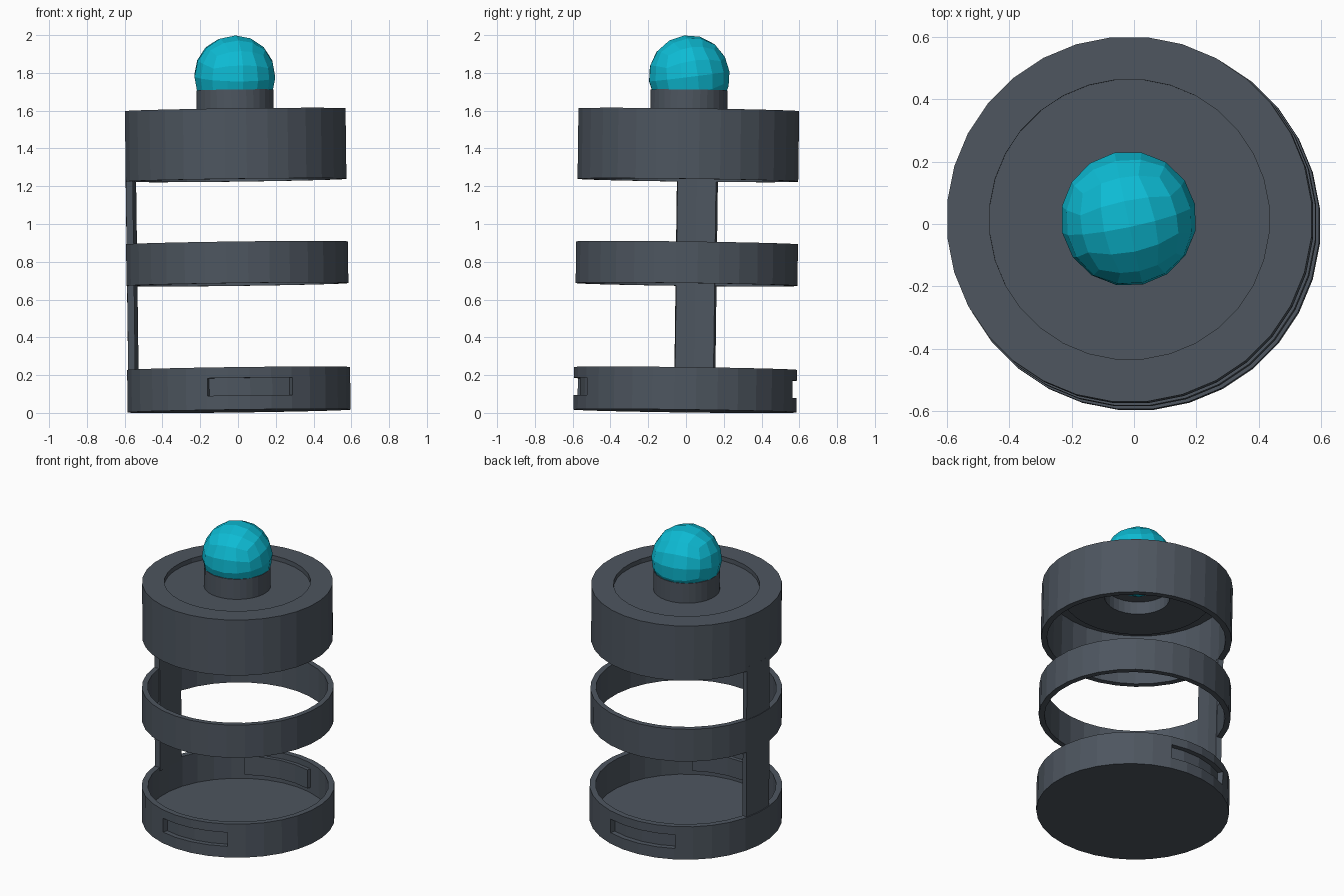
import bpy, bmesh
from math import sin, cos, radians
from mathutils import Matrix, Vector

cube = bpy.data.objects.get("Cube")
if cube:
    bpy.data.objects.remove(cube, do_unlink=True)

SIDES = 32
# The whole assembly leans very slightly
LEAN = (Matrix.Translation((0.006, -0.006, 0.01))
        @ Matrix.Rotation(radians(-0.75), 4, 'Y')
        @ Matrix.Rotation(radians(-0.75), 4, 'X'))


def make_material(name, rgb):
    mat = bpy.data.materials.new(name)
    mat.use_nodes = True
    mat.diffuse_color = (*rgb, 1)
    mat.node_tree.nodes["Principled BSDF"].inputs["Base Color"].default_value = (*rgb, 1)
    return mat


slate = make_material("slate grey", (0.075, 0.092, 0.115))
cyan = make_material("bright cyan", (0.004, 0.50, 0.66))


def finish(name, bm, mat):
    bmesh.ops.recalc_face_normals(bm, faces=bm.faces)
    mesh = bpy.data.meshes.new(name)
    bm.to_mesh(mesh)
    bm.free()
    mesh.materials.append(mat)
    obj = bpy.data.objects.new(name, mesh)
    obj.matrix_world = LEAN
    bpy.context.collection.objects.link(obj)
    return obj


def lathe(name, profile, sides=SIDES):
    """Full turn of a profile; one that touches the axis is left open there."""
    bm = bmesh.new()
    rings = []
    for r, z in profile:
        if r == 0:
            rings.append([bm.verts.new((0, 0, z))] * sides)
        else:
            rings.append([bm.verts.new((r * cos(a), r * sin(a), z))
                          for a in (radians(360 * (i + 0.5) / sides) for i in range(sides))])
    closed = profile[0][0] > 0
    for k in range(len(rings) if closed else len(rings) - 1):
        low, high = rings[k], rings[(k + 1) % len(rings)]
        for i in range(sides):
            j = (i + 1) % sides
            corners = dict.fromkeys((low[i], low[j], high[j], high[i]))
            bm.faces.new(list(corners))
    return finish(name, bm, slate)


def arc_block(name, inner, outer, bottom, top, middle, half, steps=4):
    """Curved block covering part of a turn, angles in degrees."""
    bm = bmesh.new()
    sections = []
    for i in range(steps + 1):
        a = radians(middle - half + 2 * half * i / steps)
        sections.append([bm.verts.new((r * cos(a), r * sin(a), z))
                         for r, z in ((inner, bottom), (outer, bottom), (outer, top), (inner, top))])
    for s, t in zip(sections, sections[1:]):
        for k in range(4):
            m = (k + 1) % 4
            bm.faces.new((s[k], s[m], t[m], t[k]))
    bm.faces.new(sections[0])
    bm.faces.new(sections[-1])
    return finish(name, bm, slate)


# Base cup with a thin floor
base_cup = lathe("base_cup", [(0, 0), (0.593, 0), (0.593, 0.225),
                              (0.555, 0.225), (0.555, 0.025), (0, 0.025)])

# Two opposite slots in the cup wall, closed from inside by curved plates
for side, angle in (("front", -83.8), ("back", 96.2)):
    cutter = arc_block(side + "_slot_cutter", 0.54, 0.65, 0.075, 0.168, angle, 22.5)
    cutter.hide_render = True
    cutter.hide_viewport = True
    cutter.display_type = 'WIRE'
    cut = base_cup.modifiers.new(side + "_slot", 'BOOLEAN')
    cut.operation = 'DIFFERENCE'
    cut.solver = 'EXACT'
    cut.object = cutter
    arc_block(side + "_slot_backing", 0.53, 0.56, 0.06, 0.185, angle, 24.5)

# Open middle ring
lathe("middle_ring", [(0.590, 0.67), (0.590, 0.89), (0.555, 0.89), (0.555, 0.67)])

# Upright strip joining base, ring and cap
arc_block("side_strip", 0.55, 0.587, 0.20, 1.25, 175, 10.7, 2)

# Hollow cap with recessed top plate and an open-bottomed neck
lathe("cap", [(0, 1.60), (0.20, 1.60), (0.20, 1.515), (0.455, 1.515), (0.455, 1.56),
              (0.55, 1.56), (0.55, 1.222), (0.587, 1.222), (0.587, 1.595),
              (0.45, 1.595), (0.45, 1.565), (0.205, 1.565), (0.205, 1.70), (0, 1.70)])

# Faceted ball on the neck
bm = bmesh.new()
bmesh.ops.create_cube(bm, size=2)
bmesh.ops.subdivide_edges(bm, edges=bm.edges[:], cuts=3, use_grid_fill=True)
spin = Matrix.Rotation(radians(12), 3, 'Z') @ Matrix.Rotation(radians(8), 3, 'X')
for v in bm.verts:
    even = Vector([sin(c * radians(45)) / cos(c * radians(45)) for c in v.co])
    v.co = spin @ even.normalized() * 0.218 + Vector((0, 0, 1.772))
finish("ball", bm, cyan)
